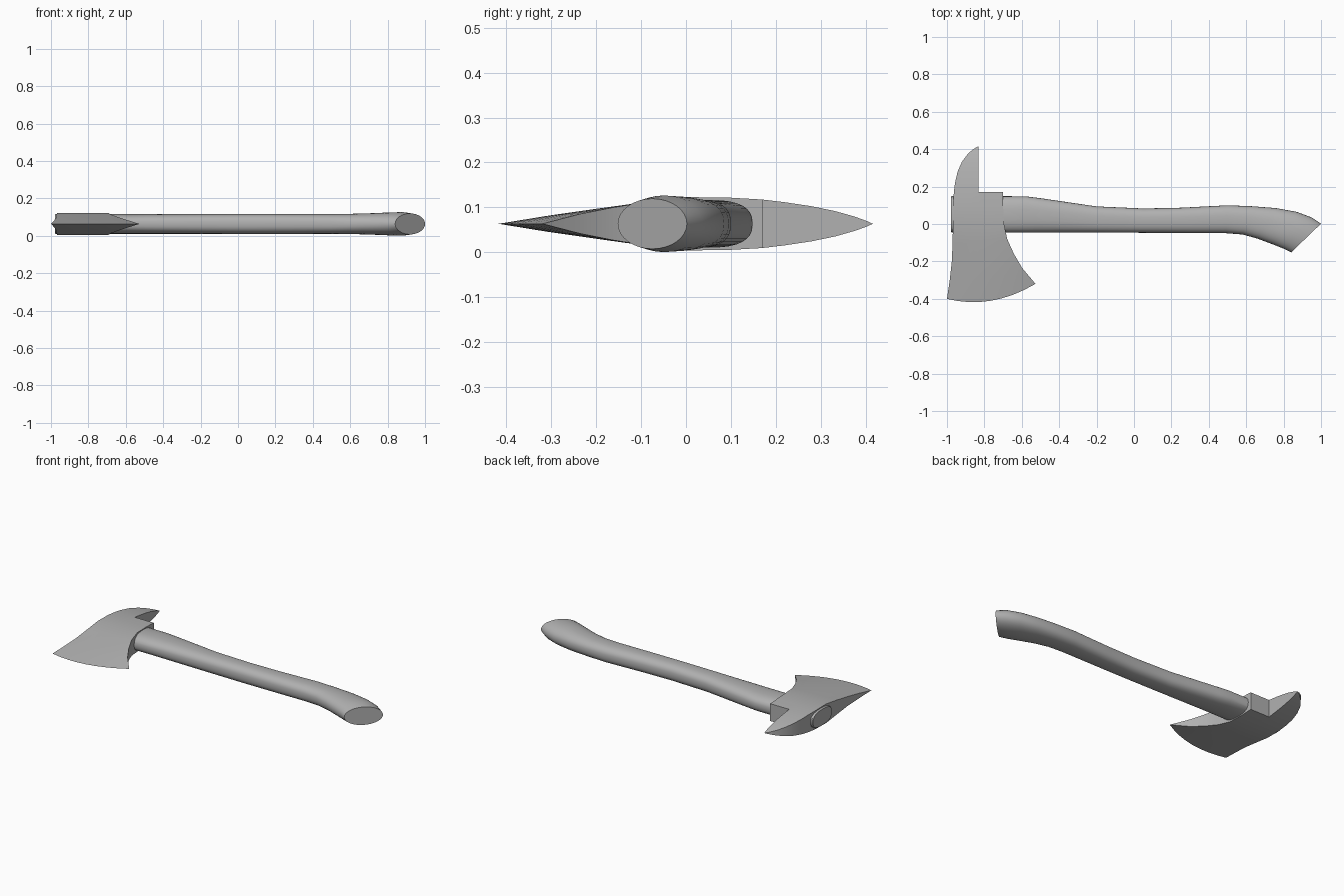
import bpy, bmesh, math
from mathutils import Vector

if "Cube" in bpy.data.objects:
    bpy.data.objects.remove(bpy.data.objects["Cube"])

ZC = 0.0635   # mid-plane height

grey = bpy.data.materials.new("dark_grey")
grey.diffuse_color = (0.44, 0.44, 0.44, 1)
grey.use_nodes = True
grey.node_tree.nodes["Principled BSDF"].inputs["Base Color"].default_value = grey.diffuse_color


def finish(bm, name, angle):
    bmesh.ops.remove_doubles(bm, verts=bm.verts, dist=0.0005)
    bmesh.ops.recalc_face_normals(bm, faces=bm.faces)
    me = bpy.data.meshes.new(name)
    bm.to_mesh(me)
    bm.free()
    me.materials.append(grey)
    ob = bpy.data.objects.new(name, me)
    bpy.context.collection.objects.link(ob)
    bpy.ops.object.select_all(action='DESELECT')
    ob.select_set(True)
    bpy.context.view_layer.objects.active = ob
    bpy.ops.object.shade_smooth_by_angle(angle=math.radians(angle))
    return ob


# Handle: stations of (lower x, lower y, upper x, upper y, half thickness)
stations = [
    (-0.979, -0.040, -0.979, 0.145, 0.050), (-0.974, -0.045, -0.974, 0.15, 0.053),
    (-0.58, -0.045, -0.58, 0.148, 0.053), (-0.50, -0.045, -0.50, 0.138, 0.053),
    (-0.20, -0.045, -0.20, 0.094, 0.053), (0.05, -0.047, 0.05, 0.083, 0.053),
    (0.25, -0.048, 0.25, 0.087, 0.053), (0.49, -0.049, 0.50, 0.100, 0.053),
    (0.58, -0.056, 0.63, 0.095, 0.054), (0.66, -0.078, 0.76, 0.085, 0.057),
    (0.74, -0.108, 0.87, 0.065, 0.061), (0.80, -0.132, 0.95, 0.035, 0.063),
    (0.84, -0.152, 1.00, 0.002, 0.056),
]
SIDES = 32
bm = bmesh.new()
rings = []
for k, (x0, y0, x1, y1, h) in enumerate(stations):
    a, b = Vector((x0, y0, ZC)), Vector((x1, y1, ZC))
    mid, axis = (a + b) / 2, (b - a) / 2
    p = 0.78 if k < 8 else 0.78 + 0.22 * (k - 7) / 5   # flat-sided grip turns oval
    ring = []
    for i in range(SIDES):
        t = math.tau * i / SIDES
        c, s = math.cos(t), math.sin(t)
        c = math.copysign(abs(c) ** p, c)
        s = math.copysign(abs(s) ** p, s)
        ring.append(bm.verts.new(mid + axis * c + Vector((0, 0, h * s))))
    rings.append(ring)
for r, q in zip(rings, rings[1:]):
    for i in range(SIDES):
        j = (i + 1) % SIDES
        bm.faces.new((r[i], r[j], q[j], q[i]))
bm.faces.new(rings[0])
bm.faces.new(rings[-1])
finish(bm, "handle", 40)


# Head: rows of top/bottom points from left edge to right edge
def quad(bm, *vs):
    bm.faces.new(vs)


def add_rows(bm, rows, cols, cap_from=None):
    grid = []
    for (lx, ly, rx, ry, hl, hr, sag) in rows:
        line = []
        for i in range(cols + 1):
            u = i / cols
            x, y = lx + (rx - lx) * u, ly + (ry - ly) * u - sag * 4 * u * (1 - u)
            h = hl + (hr - hl) * u
            line.append([bm.verts.new((x, y, ZC + s * h)) for s in (1, -1)])
        grid.append(line)
    for a, b in zip(grid, grid[1:]):
        for i in range(cols):
            for s in (0, 1):
                quad(bm, a[i][s], a[i + 1][s], b[i + 1][s], b[i][s])
        for i in (0, cols):
            quad(bm, a[i][0], a[i][1], b[i][1], b[i][0])
    # shoulder beside the pick
    if cap_from is not None:
        for i in range(cap_from, cols):
            a, b = grid[-1][i], grid[-1][i + 1]
            quad(bm, a[0], a[1], b[1], b[0])


bm = bmesh.new()
H = 0.0595
blade = [   # cutting edge up to the shoulder
    (-1.0, -0.40, -0.527, -0.32, 0.0, 0.0, 0.05),
    (-0.985, -0.30, -0.598, -0.235, H * 0.26, H * 0.37, 0.034),
    (-0.974, -0.20, -0.642, -0.16, H * 0.50, H * 0.62, 0.02),
    (-0.97, -0.10, -0.678, -0.08, H * 0.76, H * 0.83, 0.008),
    (-0.968, 0.0, -0.695, 0.0, H, H, 0.0),
    (-0.968, 0.10, -0.70, 0.10, 0.058, 0.058, 0.0),
    (-0.963, 0.17, -0.70, 0.17, 0.054, 0.054, 0.0),
]
add_rows(bm, blade, 8, cap_from=4)
SX = (-0.963 - 0.70) / 2   # pick's straight inner edge
outline = [(-0.963, 0.17, 0.054), (-0.957, 0.22, 0.048), (-0.943, 0.28, 0.039),
           (-0.920, 0.333, 0.028), (-0.887, 0.377, 0.0155), (-0.855, 0.403, 0.006),
           (SX, 0.416, 0.0)]
add_rows(bm, [(x, y, SX, y, h, h, 0) for x, y, h in outline], 4)
finish(bm, "axe_head", 25)
